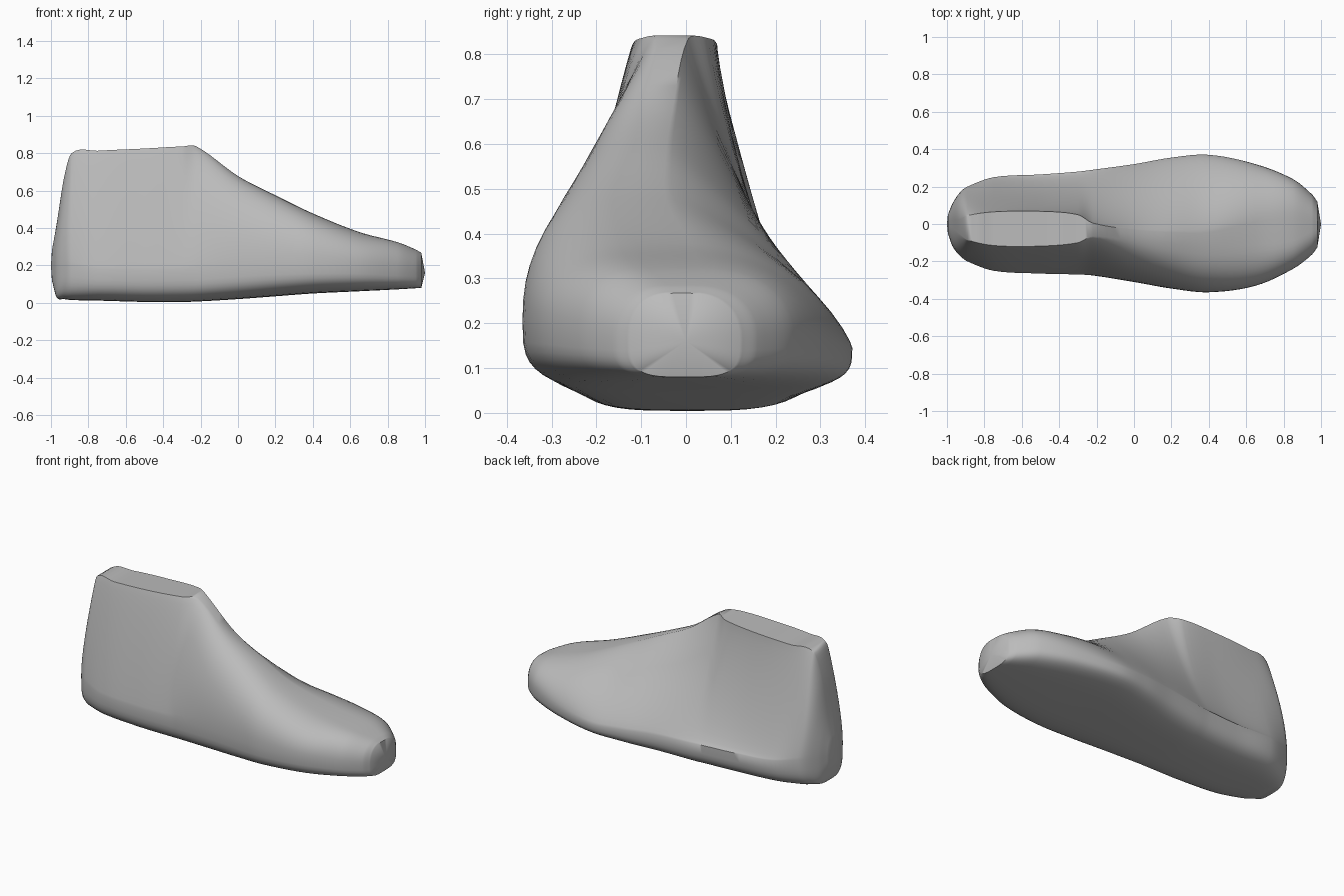
import bpy
import bmesh
from math import sin, cos, pi

default_cube = bpy.data.objects.get("Cube")
if default_cube:
    bpy.data.objects.remove(default_cube, do_unlink=True)

# Cross-sections from heel to toe:
# x, sole z, top z, right edge y, left edge y, widest z,
# top centre y, top half width, right roundness, left roundness
STATIONS = [
    (-.995, .12, .28, -.05, .05, .2, 0, .01, 2, 2),
    (-.97, .03, .42, -.12, .11, .2, 0, .02, 1.9, 1.9),
    (-.93, .02, .67, -.17, .17, .2, -.015, .04, 1.5, 1.5),
    (-.89, .015, .8, -.2, .2, .2, -.02, .065, 1.2, 1.15),
    (-.75, .012, .813, -.25, .25, .18, -.025, .09, 1.1, .9),
    (-.5, .005, .825, -.265, .265, .17, -.025, .093, 1.1, .8),
    (-.3, .005, .836, -.27, .28, .17, -.025, .075, 1.15, .82),
    (-.22, .007, .835, -.275, .29, .17, -.03, .035, 1.35, .9),
    (0, .02, .678, -.31, .32, .18, -.06, .03, 1.85, 1.1),
    (.2, .035, .575, -.345, .355, .18, -.075, .03, 2.1, 1.2),
    (.4, .05, .478, -.365, .37, .175, -.085, .04, 2.3, 1.35),
    (.65, .062, .378, -.33, .32, .18, -.05, .06, 2.3, 1.8),
    (.85, .072, .325, -.24, .24, .18, -.03, .06, 2.3, 2.2),
    (.95, .078, .285, -.165, .16, .17, -.01, .03, 2.3, 2.2),
    (.98, .08, .267, -.125, .12, .165, -.01, .02, 2.3, 2.2),
]
QUARTER = 12   # points along each quarter of a section
STEPS = 6      # rings between neighbouring stations
SOLE_ROUNDNESS = 3.6


def tangent(i, k):
    """Slope of column k along x at station i."""
    a = STATIONS[max(i - 1, 0)]
    b = STATIONS[min(i + 1, len(STATIONS) - 1)]
    return (b[k] - a[k]) / (b[0] - a[0])


def blend(i, t):
    """Smoothly interpolated section between station i and the next."""
    a, b = STATIONS[i], STATIONS[i + 1]
    span = b[0] - a[0]
    u = 1 - t
    return [a[k] * u * u * (1 + 2 * t) + b[k] * t * t * (1 + 2 * u)
            + span * t * u * (tangent(i, k) * u - tangent(i + 1, k) * t)
            for k in range(len(a))]


def arc(start, end, roundness):
    """Superellipse quarter from a side point to a top or bottom point."""
    points = []
    for j in range(QUARTER + 1):
        angle = j / QUARTER * pi / 2
        across = max(cos(angle), 0) ** (2 / roundness)
        up = sin(angle) ** (2 / roundness)
        points.append((end[0] + (start[0] - end[0]) * across,
                       start[1] + (end[1] - start[1]) * up))
    return points


def section(values):
    x, sole, top, right, left, wide, mid, half, n_right, n_left = values
    # The broad forefoot leans, so its left bulge sits lower
    lean = max(left - right - .5, 0) * .13
    left_side, right_side = (left, wide - lean), (right, wide + lean)
    upper_left = arc(left_side, (mid + half, top), n_left)
    upper_right = arc(right_side, (mid - half, top), n_right)
    middle = (left + right) / 2
    lower_left = arc(left_side, (middle, sole), SOLE_ROUNDNESS)
    lower_right = arc(right_side, (middle, sole), SOLE_ROUNDNESS)
    outline = (upper_left + upper_right[::-1]
               + lower_right[1:] + lower_left[-2:0:-1])
    return [(x, y, z) for y, z in outline]


# Foot form: loft the sections, then close heel and toe with fans
bm = bmesh.new()
rings = []
for i in range(len(STATIONS) - 1):
    for s in range(STEPS):
        rings.append(section(blend(i, s / STEPS)))
rings.append(section(STATIONS[-1]))
rings = [[bm.verts.new(p) for p in ring] for ring in rings]
count = len(rings[0])
for a, b in zip(rings, rings[1:]):
    for j in range(count):
        k = (j + 1) % count
        bm.faces.new((a[j], a[k], b[k], b[j]))
for ring, tip in ((rings[0], (-1, 0, .2)), (rings[-1], (1, 0, .16))):
    point = bm.verts.new(tip)
    for j in range(count):
        bm.faces.new((ring[j], ring[(j + 1) % count], point))
bmesh.ops.recalc_face_normals(bm, faces=bm.faces)

mesh = bpy.data.meshes.new("foot_form")
bm.to_mesh(mesh)
bm.free()
foot_form = bpy.data.objects.new("foot_form", mesh)
bpy.context.collection.objects.link(foot_form)

# Plain grey material
grey = bpy.data.materials.new("plain_grey")
grey.use_nodes = True
colour = (.5, .5, .5, 1)
grey.diffuse_color = colour
grey.node_tree.nodes["Principled BSDF"].inputs["Base Color"].default_value = colour
mesh.materials.append(grey)

# Smooth surface with a crisp rim around the flat top
bpy.ops.object.select_all(action='DESELECT')
foot_form.select_set(True)
bpy.context.view_layer.objects.active = foot_form
bpy.ops.object.shade_smooth_by_angle(angle=.8)
